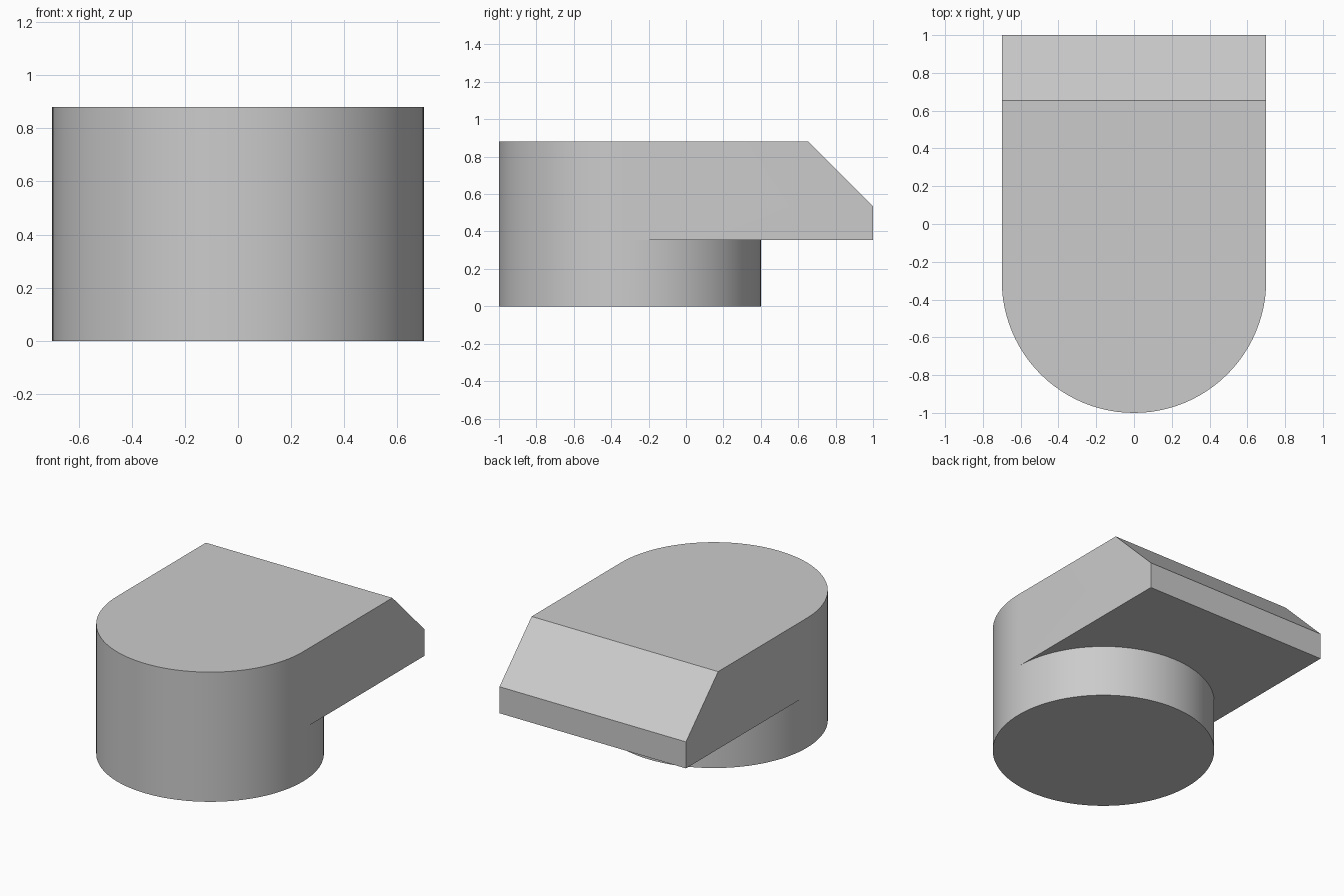
import bpy
import bmesh
from math import cos, sin, pi

cube = bpy.data.objects.get("Cube")
if cube:
    bpy.data.objects.remove(cube, do_unlink=True)

# Main dimensions
RADIUS, CENTRE_Y = 0.7, -0.3
LEDGE_Z, TOP_Z = 0.355, 0.88
BACK_Y, BEVEL_Y, BEVEL_Z = 1.0, 0.655, 0.535
SEGMENTS = 96
HALF = SEGMENTS // 2

grey = bpy.data.materials.new("plain grey")
grey.use_nodes = True
colour = (0.6, 0.6, 0.6, 1)
grey.diffuse_color = colour
grey.node_tree.nodes["Principled BSDF"].inputs["Base Color"].default_value = colour

bm = bmesh.new()


def arc(z, count):
    """Points from the left side round the front, on to the back."""
    return [bm.verts.new((RADIUS * cos(pi * i / HALF),
                          CENTRE_Y - RADIUS * sin(pi * i / HALF), z))
            for i in range(count)]


def side_corners(y, z):
    return [bm.verts.new((side * RADIUS, y, z)) for side in (1, -1)]


# Round foot, continuing upwards as the rounded front of the body
foot = arc(0, SEGMENTS)
ledge = arc(LEDGE_Z, SEGMENTS)
rim = arc(TOP_Z, HALF + 1)
bm.faces.new(foot)
for i in range(SEGMENTS):
    j = (i + 1) % SEGMENTS
    bm.faces.new((foot[i], foot[j], ledge[j], ledge[i]))
for i in range(HALF):
    bm.faces.new((ledge[i], ledge[i + 1], rim[i + 1], rim[i]))

# Overhanging rear block with its sloped back edge
low = side_corners(BACK_Y, LEDGE_Z)
mid = side_corners(BACK_Y, BEVEL_Z)
high = side_corners(BEVEL_Y, TOP_Z)
bm.faces.new(rim + [high[1], high[0]])
bm.faces.new((high[0], high[1], mid[1], mid[0]))
bm.faces.new((mid[0], mid[1], low[1], low[0]))
bm.faces.new(ledge[HALF:] + [ledge[0], low[0], low[1]])
for s, end in ((0, 0), (1, HALF)):
    bm.faces.new((ledge[end], low[s], mid[s], high[s], rim[end]))

bmesh.ops.recalc_face_normals(bm, faces=bm.faces)
mesh = bpy.data.meshes.new("rounded_body")
bm.to_mesh(mesh)
bm.free()
mesh.materials.append(grey)

body = bpy.data.objects.new("rounded_body", mesh)
bpy.context.collection.objects.link(body)
bpy.ops.object.select_all(action="DESELECT")
body.select_set(True)
bpy.context.view_layer.objects.active = body
bpy.ops.object.shade_smooth_by_angle(angle=pi / 6)
